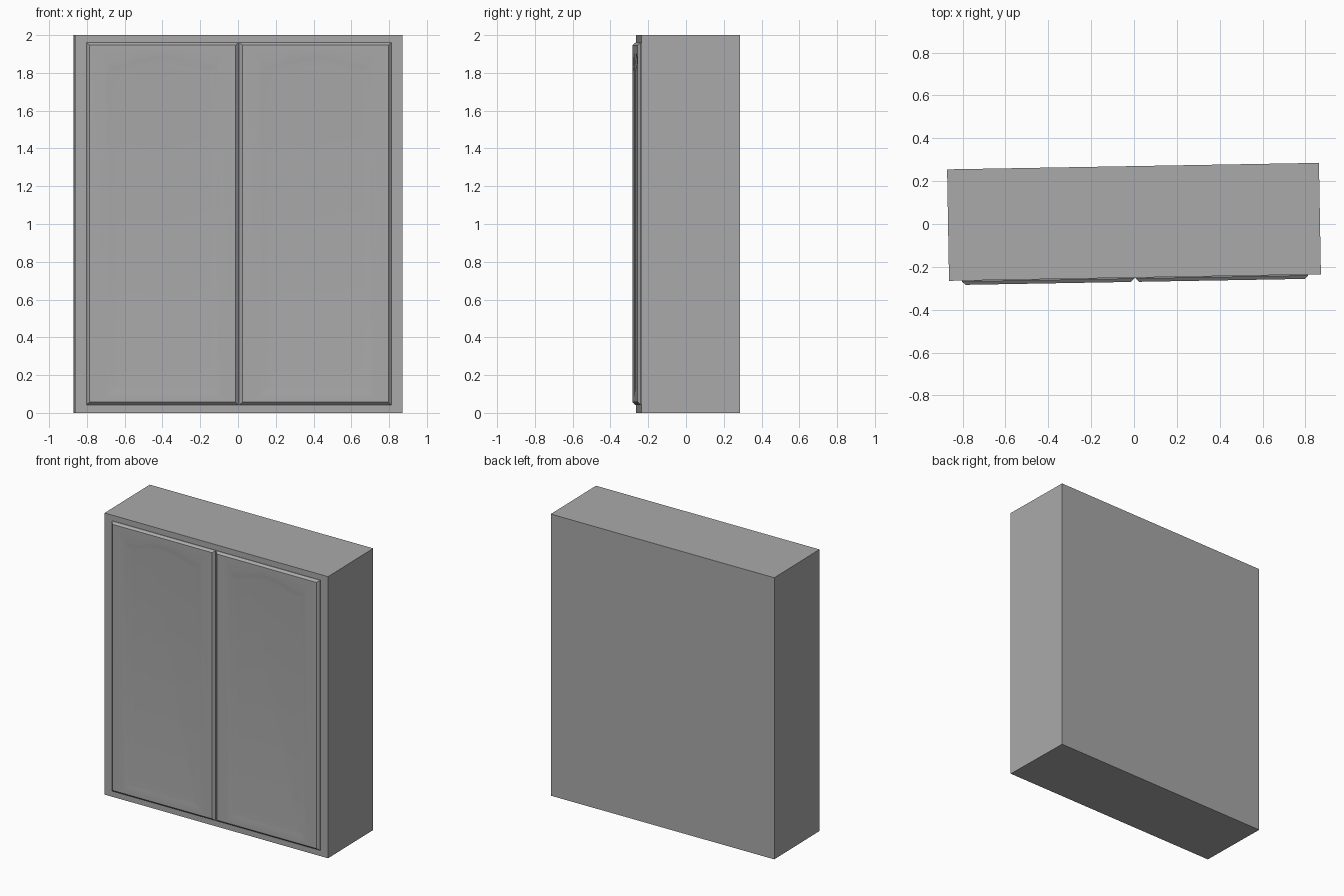
import bpy, bmesh, math
from mathutils import Matrix

if "Cube" in bpy.data.objects:
    bpy.data.objects.remove(bpy.data.objects["Cube"], do_unlink=True)

grey = bpy.data.materials.new("cabinet grey")
grey.use_nodes = True
grey.diffuse_color = (0.4, 0.4, 0.4, 1)
grey.node_tree.nodes["Principled BSDF"].inputs["Base Color"].default_value = (0.4, 0.4, 0.4, 1)

# The whole cabinet stands turned by one degree
TURN = Matrix.Translation((0, 0.01, 0)) @ Matrix.Rotation(math.radians(1), 4, "Z")
WIDTH, DEPTH, HEIGHT = 1.735, 0.52, 2.0
FRONT = -DEPTH / 2
STEPS = 24


def finish(name, bm):
    bmesh.ops.recalc_face_normals(bm, faces=bm.faces)
    mesh = bpy.data.meshes.new(name)
    bm.to_mesh(mesh)
    bm.free()
    mesh.materials.append(grey)
    obj = bpy.data.objects.new(name, mesh)
    bpy.context.collection.objects.link(obj)
    obj.matrix_world = TURN
    return obj


def ring(bm, half, bottom, top, arch, y, cx):
    """Closed outline with a straight bottom and an arched top."""
    verts = []
    for rise, z in ((False, bottom), (True, top)):
        for i in range(STEPS + 1):
            t = 2 * i / STEPS - 1
            if rise:
                t = -t
            bump = arch * (0.5 + 0.5 * math.cos(math.pi * t)) if rise else 0
            verts.append(bm.verts.new((cx + half * t, y, z + bump)))
    return verts


def door(name, cx):
    bm = bmesh.new()
    face = FRONT - 0.02
    # Back edge, short wall, chamfer, then the shallow arched panel
    rings = [
        ring(bm, 0.403, 0.042, 1.96, 0, FRONT + 0.002, cx),
        ring(bm, 0.403, 0.042, 1.96, 0, FRONT - 0.004, cx),
        ring(bm, 0.386, 0.057, 1.947, 0, face, cx),
        ring(bm, 0.31, 0.09, 1.85, 0.055, face, cx),
        ring(bm, 0.285, 0.115, 1.825, 0.055, face + 0.002, cx),
        ring(bm, 0.26, 0.14, 1.80, 0.055, face + 0.004, cx),
    ]
    for a, b in zip(rings, rings[1:]):
        for i in range(len(a)):
            j = (i + 1) % len(a)
            bm.faces.new((a[i], a[j], b[j], b[i]))
    bm.faces.new(rings[-1])
    bm.faces.new(reversed(rings[0]))
    obj = finish(name, bm)
    bpy.ops.object.select_all(action="DESELECT")
    obj.select_set(True)
    bpy.context.view_layer.objects.active = obj
    bpy.ops.object.shade_smooth_by_angle(angle=math.radians(20))


# Cabinet body
body = bmesh.new()
bmesh.ops.create_cube(body, size=1)
bmesh.ops.scale(body, vec=(WIDTH, DEPTH, HEIGHT), verts=body.verts)
bmesh.ops.translate(body, vec=(0, 0, HEIGHT / 2), verts=body.verts)
finish("cabinet_body", body)

# Pair of doors
door("right_door", -0.405)
door("left_door", 0.405)
